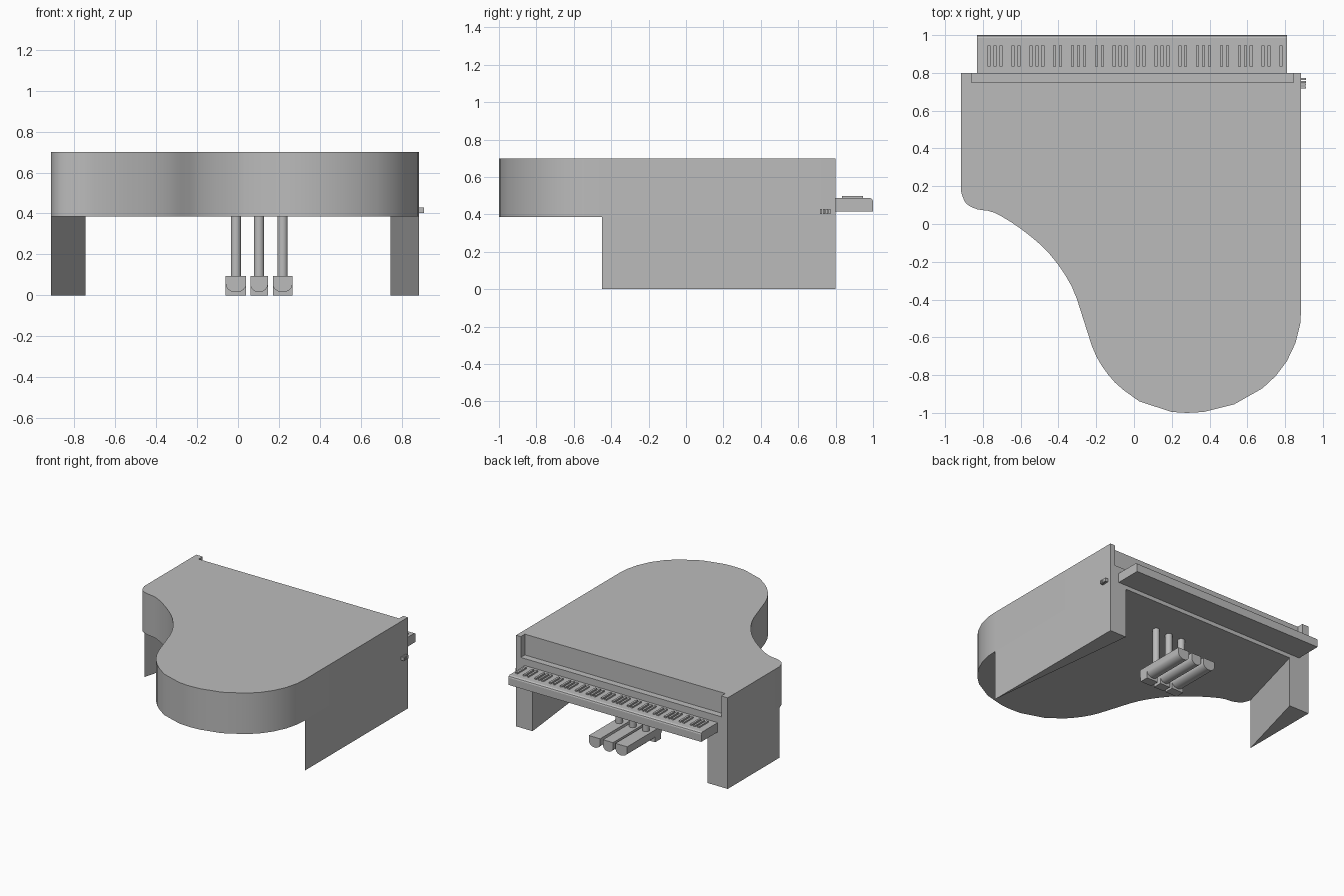
import bpy
import bmesh
import math
from mathutils import Vector

old = bpy.data.objects.get("Cube")
if old:
    bpy.data.objects.remove(old, do_unlink=True)

# One plain grey for every part
grey = bpy.data.materials.new("plain grey")
grey.use_nodes = True
grey.diffuse_color = (0.5, 0.5, 0.5, 1)
grey.node_tree.nodes["Principled BSDF"].inputs["Base Color"].default_value = (0.5, 0.5, 0.5, 1)


def finish(name, bm, smooth=False):
    bmesh.ops.recalc_face_normals(bm, faces=bm.faces)
    mesh = bpy.data.meshes.new(name)
    bm.to_mesh(mesh)
    bm.free()
    mesh.materials.append(grey)
    ob = bpy.data.objects.new(name, mesh)
    bpy.context.collection.objects.link(ob)
    if smooth:
        bpy.ops.object.select_all(action='DESELECT')
        ob.select_set(True)
        bpy.context.view_layer.objects.active = ob
        bpy.ops.object.shade_smooth_by_angle(angle=math.radians(35))
    return ob


def add_prism(bm, points, offset):
    """Extrude a closed loop of 3D points along the offset."""
    face = bm.faces.new([bm.verts.new(p) for p in points])
    ext = bmesh.ops.extrude_face_region(bm, geom=[face], use_keep_orig=True)
    verts = [g for g in ext["geom"] if isinstance(g, bmesh.types.BMVert)]
    bmesh.ops.translate(bm, verts=verts, vec=offset)


def add_box(bm, x0, x1, y0, y1, z0, z1):
    add_prism(bm, [(x0, y0, z0), (x1, y0, z0), (x1, y1, z0), (x0, y1, z0)], (0, 0, z1 - z0))


def spline(points, steps):
    """Smooth path through the points."""
    pts = [Vector(p) for p in points]
    pts = [pts[0]] + pts + [pts[-1]]
    path = []
    for a, b, c, d in zip(pts, pts[1:], pts[2:], pts[3:]):
        for i in range(steps):
            t = i / steps
            path.append(b + (c - a) * t / 2 + (a * 2 - b * 5 + c * 4 - d) * t * t / 2
                        + (b * 3 - a - c * 3 + d) * t ** 3 / 2)
    return path + [pts[-1]]


# Case: curved plan outline, with a recess behind the keyboard
BOTTOM, TOP, BACK = 0.385, 0.70, 0.80
bend = spline([(-0.915, 0.17), (-0.89, 0.11), (-0.83, 0.078), (-0.74, 0.06), (-0.6, -0.025),
               (-0.45, -0.155), (-0.33, -0.33), (-0.26, -0.53), (-0.2, -0.7), (-0.1, -0.84),
               (0.03, -0.94)], 3)
tail = [(0.2, -0.995), (0.28, -1.0), (0.37, -0.995), (0.53, -0.955), (0.68, -0.87),
        (0.75, -0.805), (0.81, -0.725), (0.855, -0.63), (0.88, -0.53), (0.885, -0.45)]
outline = [(-0.915, BACK)] + [tuple(p) for p in bend] + tail + [(0.885, BACK)]
bm = bmesh.new()
add_prism(bm, [(x, y, BOTTOM) for x, y in outline], (0, 0, TOP - BOTTOM))
case = finish("case", bm)

bm = bmesh.new()
add_box(bm, -0.86, 0.845, 0.75, 0.9, 0.54, 0.8)
cutter = finish("recess_cutter", bm)
cutter.hide_render = True
cut = case.modifiers.new("recess", 'BOOLEAN')
cut.operation = 'DIFFERENCE'
cut.solver = 'EXACT'
cut.object = cutter
bpy.ops.object.select_all(action='DESELECT')
case.select_set(True)
bpy.context.view_layer.objects.active = case
bpy.ops.object.modifier_apply(modifier=cut.name)
bpy.data.objects.remove(cutter, do_unlink=True)
bpy.ops.object.shade_smooth_by_angle(angle=math.radians(35))

# Legs: wedge-shaped panels, thick at the keyboard end
for name, outer, inner, end in (("left_leg", 0.885, 0.745, -0.45), ("right_leg", -0.915, -0.745, 0.17)):
    bm = bmesh.new()
    add_prism(bm, [(outer, BACK, 0), (inner, BACK, 0), (outer, end, 0)], (0, 0, BOTTOM))
    finish(name, bm)

# Key bed with a softened front edge
LOW, HIGH = -0.83, 0.81
profile = [(0.79, 0.415), (1.0, 0.415), (1.0, 0.47), (0.996, 0.48), (0.985, 0.487), (0.79, 0.487)]
bm = bmesh.new()
add_prism(bm, [(LOW, y, z) for y, z in profile], (HIGH - LOW, 0, 0))
finish("key_bed", bm)

# Raised keys in groups of two and three
bm = bmesh.new()
whites = 52
pitch = (HIGH - LOW) / whites
for i in range(1, whites):
    if i % 7 not in (2, 5):
        x = HIGH - i * pitch
        add_box(bm, x - 0.008, x + 0.008, 0.835, 0.945, 0.48, 0.498)
finish("raised_keys", bm)

# Pedals: round-bottomed bars, each with a foot block and a rod up to the case
for name, x, half in (("left", 0.218, 0.048), ("middle", 0.103, 0.043), ("right", -0.01, 0.05)):
    arc = [(x - half * math.cos(a), 0.38, 0.055 - 0.04 * math.sin(a))
           for a in (math.pi * i / 12 for i in range(13))]
    bm = bmesh.new()
    add_prism(bm, [(x - half, 0.38, 0.095)] + arc + [(x + half, 0.38, 0.095)], (0, 0.42, 0))
    finish(name + "_pedal", bm, True)
    bm = bmesh.new()
    add_box(bm, x - half, x + half, 0.39, 0.46, 0, 0.09)
    finish(name + "_pedal_block", bm)
    bm = bmesh.new()
    rod = [(x + 0.025 * math.cos(a), 0.5 + 0.025 * math.sin(a), 0.08)
           for a in (math.tau * i / 20 for i in range(20))]
    add_prism(bm, rod, (0, 0, BOTTOM - 0.07))
    finish(name + "_pedal_rod", bm, True)

# Small raised studs on the left side
bm = bmesh.new()
for i in range(4):
    y = 0.717 + i * 0.015
    add_box(bm, 0.88, 0.91, y, y + 0.011, 0.402, 0.428)
finish("side_studs", bm)
